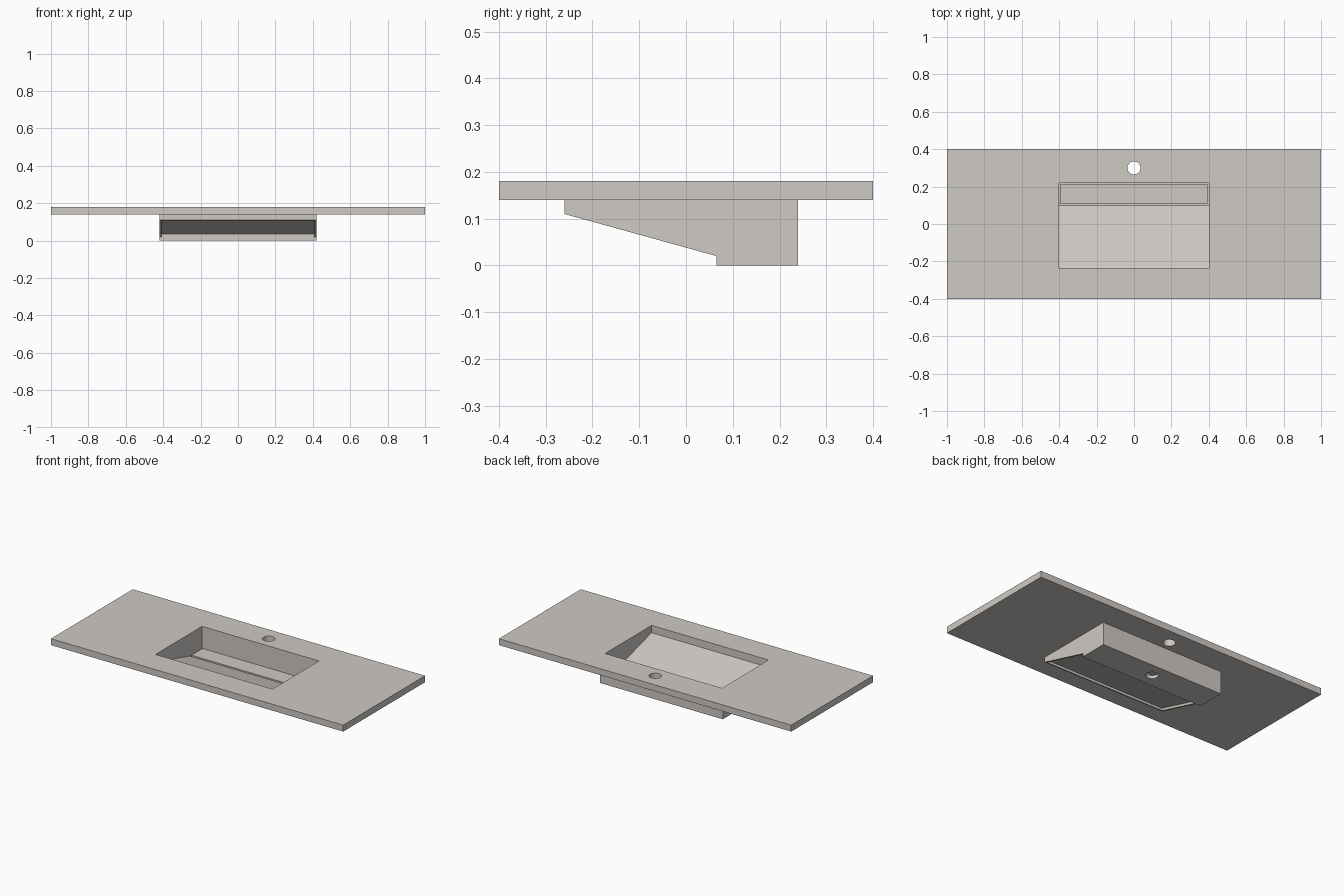
import bpy, bmesh, math

if "Cube" in bpy.data.objects:
    bpy.data.objects.remove(bpy.data.objects["Cube"])

stone = bpy.data.materials.new("warm grey stone")
stone.diffuse_color = (0.62, 0.585, 0.555, 1)
stone.use_nodes = True
stone.node_tree.nodes["Principled BSDF"].inputs["Base Color"].default_value = stone.diffuse_color


def finish(name, bm):
    bmesh.ops.recalc_face_normals(bm, faces=bm.faces)
    me = bpy.data.meshes.new(name)
    bm.to_mesh(me)
    bm.free()
    me.materials.append(stone)
    ob = bpy.data.objects.new(name, me)
    bpy.context.collection.objects.link(ob)
    return ob


def prism(name, half_width, profile):
    """Side profile (y, z) extruded symmetrically along x."""
    bm = bmesh.new()
    face = bm.faces.new([bm.verts.new((-half_width, y, z)) for y, z in profile])
    ext = bmesh.ops.extrude_face_region(bm, geom=[face])["geom"]
    verts = [g for g in ext if isinstance(g, bmesh.types.BMVert)]
    bmesh.ops.translate(bm, verts=verts, vec=(2 * half_width, 0, 0))
    return finish(name, bm)


def box(name, half_width, y0, y1, z0, z1):
    return prism(name, half_width, [(y0, z0), (y1, z0), (y1, z1), (y0, z1)])


def hole(name, y, z0, z1, r):
    bm = bmesh.new()
    bmesh.ops.create_cone(bm, cap_ends=True, segments=32, radius1=r, radius2=r, depth=z1 - z0)
    bmesh.ops.translate(bm, verts=bm.verts, vec=(0, y, (z0 + z1) / 2))
    return finish(name, bm)


def combine(target, other, op):
    mod = target.modifiers.new(op, "BOOLEAN")
    mod.operation, mod.solver, mod.object = op, "EXACT", other
    bpy.context.view_layer.objects.active = target
    bpy.ops.object.modifier_apply(modifier=mod.name)
    bpy.data.objects.remove(other)


# countertop slab joined with the sloped basin body
sink = box("washbasin_countertop", 1.0, -0.4, 0.4, 0.14, 0.18)
combine(sink, prism("basin_body", 0.42, [
    (-0.26, 0.16), (-0.26, 0.11), (0.065, 0.02), (0.065, 0),
    (0.24, 0), (0.24, 0.16)]), "UNION")

# bowl cavity: sloped floor falling into a drain trough
combine(sink, prism("bowl_cavity", 0.40, [
    (-0.235, 0.25), (-0.235, 0.135), (0.10, 0.042), (0.10, 0.02),
    (0.22, 0.02), (0.22, 0.25)]), "DIFFERENCE")

# recess under the slope, leaving a thin skirt
combine(sink, prism("underside_recess", 0.41, [
    (-0.25, -0.05), (-0.25, 0.122), (0.065, 0.035), (0.065, -0.05)]), "DIFFERENCE")

# tap hole and drain hole
combine(sink, hole("tap_hole", 0.30, 0.1, 0.25, 0.035), "DIFFERENCE")
combine(sink, hole("drain_hole", 0.1525, -0.05, 0.03, 0.035), "DIFFERENCE")

# removable plate covering the drain trough
box("drain_cover", 0.394, 0.106, 0.214, 0.036, 0.047)
